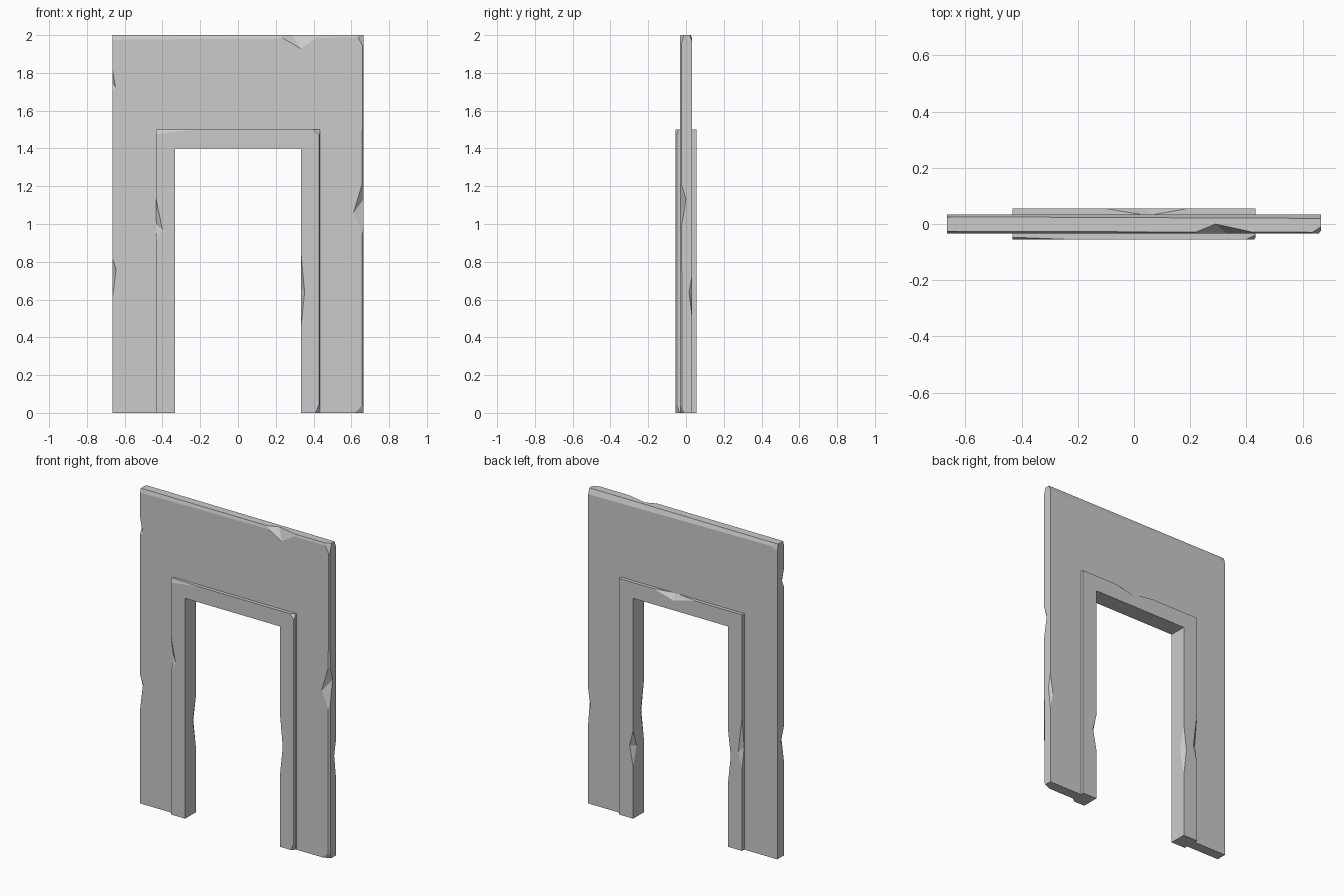
import bpy, bmesh
from mathutils import Vector

if "Cube" in bpy.data.objects:
    bpy.data.objects.remove(bpy.data.objects["Cube"])


def arch(name, half, top, inner, inner_top, depth):
    """Upside-down U profile extruded through the wall thickness."""
    pts = [(-half, 0), (-inner, 0), (-inner, inner_top), (inner, inner_top),
           (inner, 0), (half, 0), (half, top), (-half, top)]
    bm = bmesh.new()
    face = bm.faces.new([bm.verts.new((x, -depth, z)) for x, z in pts])
    ext = bmesh.ops.extrude_face_region(bm, geom=[face])
    moved = [g for g in ext["geom"] if isinstance(g, bmesh.types.BMVert)]
    bmesh.ops.translate(bm, verts=moved, vec=(0, 2 * depth, 0))
    bmesh.ops.recalc_face_normals(bm, faces=bm.faces)
    mesh = bpy.data.meshes.new(name)
    bm.to_mesh(mesh)
    bm.free()
    obj = bpy.data.objects.new(name, mesh)
    bpy.context.collection.objects.link(obj)
    return obj


def shave(obj, a, b, c):
    """Slice off everything outside the plane through three points."""
    a, b, c = Vector(a), Vector(b), Vector(c)
    n = (b - a).cross(c - a).normalized()
    if n.dot(a - Vector((0, 0, 0.9))) < 0:
        n = -n
    bm = bmesh.new()
    bm.from_mesh(obj.data)
    res = bmesh.ops.bisect_plane(bm, geom=bm.verts[:] + bm.edges[:] + bm.faces[:],
                                 plane_co=a, plane_no=n, clear_outer=True)
    edges = [e for e in res["geom_cut"] if isinstance(e, bmesh.types.BMEdge)]
    bmesh.ops.holes_fill(bm, edges=edges)
    bmesh.ops.recalc_face_normals(bm, faces=bm.faces)
    bm.to_mesh(obj.data)
    bm.free()


def chip(obj, a, b, c, d):
    """Knock a chip out of edge a-b; c and d lie on the two adjoining faces."""
    a, b, c, d = (Vector(p) for p in (a, b, c, d))
    mid, axis = (a + b) / 2, (b - a).normalized()
    out = mid * 2 - c - d
    out -= axis * out.dot(axis)
    bm = bmesh.new()
    for p in (a, b, c, d, mid + out.normalized() * 0.03):
        bm.verts.new(p)
    bmesh.ops.convex_hull(bm, input=bm.verts)
    bmesh.ops.recalc_face_normals(bm, faces=bm.faces)
    mesh = bpy.data.meshes.new("chip_cutter")
    bm.to_mesh(mesh)
    bm.free()
    cutter = bpy.data.objects.new("chip_cutter", mesh)
    cutter.hide_render = True
    bpy.context.collection.objects.link(cutter)
    mod = obj.modifiers.new("chip", "BOOLEAN")
    mod.operation, mod.solver, mod.object = "DIFFERENCE", "EXACT", cutter
    bpy.context.view_layer.objects.active = obj
    bpy.ops.object.modifier_apply(modifier=mod.name)
    bpy.data.objects.remove(cutter)


# Wall slab around the doorway
W, D = 0.665, 0.033
wall = arch("wall", W, 2.0, 0.38, 1.45, D)
# worn top edges, right edge and corners
shave(wall, (-W, D, 1.98), (W, D, 1.965), (W, 0.02, 2))
shave(wall, (-W, -D, 1.975), (0.4, -D, 1.985), (-W, -0.026, 2))
shave(wall, (W, -D + 0.012, 0), (W, -D + 0.008, 2), (W - 0.008, -D, 1))
shave(wall, (0.62, -D, 0), (W, -D, 0.05), (W, -0.012, 0))
shave(wall, (0.63, -D, 2), (W, -D, 1.93), (W, -0.01, 2))
shave(wall, (-0.56, D, 2), (-W, D, 1.96), (-W, 0.024, 2))
# chips along the outer edges
chip(wall, (0.21, -D, 2), (0.44, -D, 2), (0.33, -D, 1.93), (0.29, 0, 2))
chip(wall, (-W, -D, 0.6), (-W, -D, 0.82), (-W + 0.02, -D, 0.76), (-W, 0, 0.72))
chip(wall, (-W, -D, 1.71), (-W, -D, 1.82), (-W + 0.017, -D, 1.72), (-W, -0.01, 1.76))
chip(wall, (W, -D, 0.93), (W, -D, 1.24), (0.612, -D, 1.06), (W, 0, 1.13))
chip(wall, (W, D, 0.5), (W, D, 0.73), (W - 0.02, D, 0.6), (W, 0.016, 0.64))

# Door trim lining the opening, proud of both wall faces
T, I, P = 0.433, 0.333, 0.055
trim = arch("door_trim", T, 1.5, I, 1.4, P)
# worn corners and right edge
shave(trim, (0.41, -P, 0), (T, -P, 0.055), (T, -0.034, 0))
shave(trim, (0.40, -P, 1.5), (T, -P, 1.465), (T, -0.038, 1.5))
shave(trim, (T, -P + 0.007, 0), (T, -P + 0.007, 1.5), (T - 0.005, -P, 0.8))
shave(trim, (-T, -P, 1.475), (-0.23, -P, 1.5), (-T, -P + 0.008, 1.5))
# chips on outer trim edges
chip(trim, (-T, -P, 0.9), (-T, -P, 1.13), (-0.40, -P, 0.97), (-T, -0.03, 1.0))
chip(trim, (-0.1, P, 1.5), (0.19, P, 1.5), (0.05, P, 1.462), (0.05, 0.03, 1.5))
chip(trim, (-T, P, 0.52), (-T, P, 0.85), (-0.405, P, 0.62), (-T, 0.035, 0.65))
# chips on inner jamb edges
chip(trim, (I, P, 0.33), (I, P, 0.56), (I + 0.025, P, 0.46), (I, 0.02, 0.45))
chip(trim, (I, -P, 0.45), (I, -P, 0.85), (I + 0.02, -P, 0.64), (I, -0.02, 0.66))
chip(trim, (-I, P, 0.4), (-I, P, 0.75), (-I - 0.02, P, 0.58), (-I, 0.02, 0.6))
